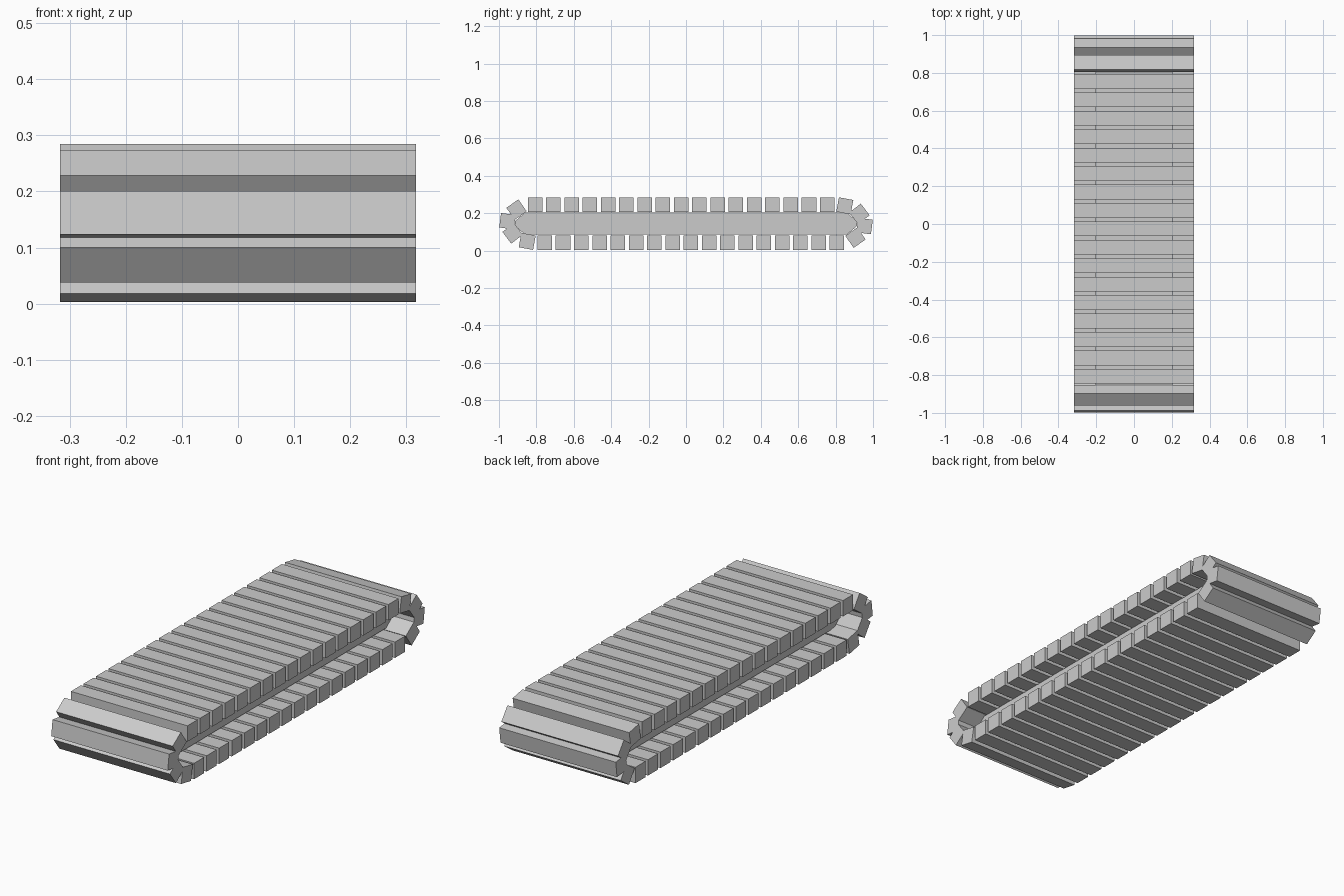
import bpy, bmesh, math

if "Cube" in bpy.data.objects:
    bpy.data.objects.remove(bpy.data.objects["Cube"])

WIDTH = 0.634      # track width along x
SIZE = 0.078       # tread block thickness and length
PITCH = 0.0976     # spacing of the straight blocks
MID_Z = 0.144      # height of the loop centre


def link(name, mesh):
    ob = bpy.data.objects.new(name, mesh)
    bpy.context.collection.objects.link(ob)
    return ob


# One shared block mesh for every tread
bm = bmesh.new()
bmesh.ops.create_cube(bm, size=1)
bmesh.ops.scale(bm, vec=(WIDTH, SIZE, SIZE), verts=bm.verts)
block = bpy.data.meshes.new("tread_block")
bm.to_mesh(block)
bm.free()

# Half of the loop: (y, z, outward direction in degrees);
# blocks around the front end, then the straight bottom run
half = [(-0.906, 0.219, 125), (-0.955, 0.157, 172.5),
        (-0.927, 0.092, 217), (-0.849, 0.049, 259.5)]
half += [(-0.755 + i * PITCH, 0.042, 270) for i in range(17)]

# The other half is the same set turned by 180 degrees
loop = half + [(-y, 2 * MID_Z - z, a + 180) for y, z, a in half]
for i, (y, z, a) in enumerate(loop):
    ob = link(f"tread_{i + 1:02d}", block)
    ob.location = (0, y, z)
    ob.rotation_euler.x = math.radians(a - 90)

# Inner body carrying the treads: side profile extruded along x
profile = [(-0.86, 0.085), (0.86, 0.085), (0.915, 0.132), (0.915, 0.155),
           (0.86, 0.204), (-0.86, 0.204), (-0.915, 0.156), (-0.915, 0.133)]
HALF_BODY = 0.205
bm = bmesh.new()
face = bm.faces.new([bm.verts.new((-HALF_BODY, y, z)) for y, z in profile])
ext = bmesh.ops.extrude_face_region(bm, geom=[face], use_keep_orig=True)
verts = [v for v in ext["geom"] if isinstance(v, bmesh.types.BMVert)]
bmesh.ops.translate(bm, vec=(2 * HALF_BODY, 0, 0), verts=verts)
bmesh.ops.recalc_face_normals(bm, faces=bm.faces)
body = bpy.data.meshes.new("inner_body")
bm.to_mesh(body)
bm.free()
link("inner_body", body)
